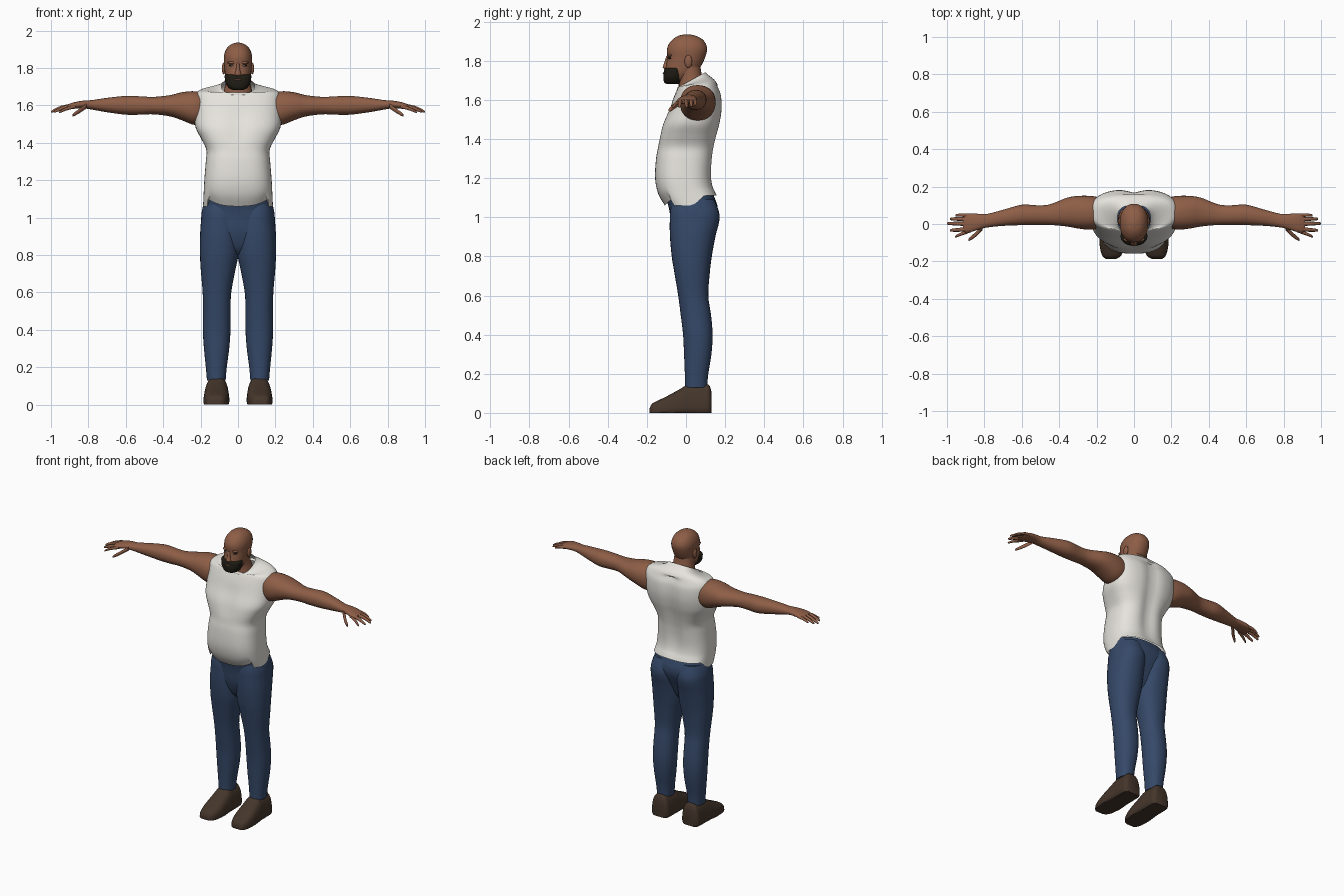
import bpy, bmesh, math
from mathutils import Vector


def material(name, rgb):
    m = bpy.data.materials.new(name)
    m.diffuse_color = (*rgb, 1)
    return m


SKIN = material("skin_brown", (0.27, 0.112, 0.062))
SHIRT = material("shirt_white", (0.79, 0.77, 0.72))
JEANS = material("jeans_blue", (0.036, 0.066, 0.14))
SHOE = material("shoe_brown", (0.058, 0.036, 0.024))
HAIR = material("beard_black", (0.014, 0.012, 0.007))
EYE = material("eye_grey", (0.5, 0.47, 0.43))


def finish(bm, name, mat):
    bmesh.ops.recalc_face_normals(bm, faces=bm.faces)
    me = bpy.data.meshes.new(name)
    bm.to_mesh(me)
    bm.free()
    me.materials.append(mat)
    for p in me.polygons:
        p.use_smooth = True
    ob = bpy.data.objects.new(name, me)
    bpy.context.collection.objects.link(ob)
    bpy.context.view_layer.objects.active = ob
    ob.select_set(True)
    bpy.ops.object.shade_smooth_by_angle(angle=math.radians(50))
    ob.select_set(False)
    return ob


def smooth_rows(rows, sub):
    """Catmull-Rom interpolation between section rows."""
    out = []
    for i in range(len(rows) - 1):
        p = [rows[max(0, min(len(rows) - 1, i + k))] for k in (-1, 0, 1, 2)]
        for s in range(sub):
            t = s / sub
            out.append([0.5 * (2 * b + (c - a) * t + (2 * a - 5 * b + 4 * c - d) * t * t
                        + (3 * b - a - 3 * c + d) * t ** 3) for a, b, c, d in zip(*p)])
    return out + [list(rows[-1])]


def loft(name, rows, mat, axis="z", exp=2.2, n=32, sub=4, caps=True, deform=None):
    """Skin super-ellipse sections (position, a0, a1, b0, b1, tilt) along an axis."""
    bm = bmesh.new()
    rings = []
    for pos, a0, a1, b0, b1, tilt in smooth_rows([tuple(r) + (0,) * (6 - len(r)) for r in rows], sub):
        ring = []
        for k in range(n):
            t = 2 * math.pi * k / n
            c, s = math.cos(t), math.sin(t)
            u = math.copysign(abs(c) ** (2 / exp), c) * (a1 - a0) / 2
            v = math.copysign(abs(s) ** (2 / exp), s) * (b1 - b0) / 2
            a, b, q = (a0 + a1) / 2 + u, (b0 + b1) / 2 + v, pos + tilt * v
            co = {"z": (a, b, q), "x": (q, a, b), "y": (a, q, b)}[axis]
            co = deform(Vector(co), c, s) if deform else co
            ring.append(bm.verts.new(co))
        rings.append(ring)
    for r0, r1 in zip(rings, rings[1:]):
        for k in range(n):
            bm.faces.new((r0[k], r0[(k + 1) % n], r1[(k + 1) % n], r1[k]))
    if caps:
        bm.faces.new(rings[0])
        bm.faces.new(rings[-1])
    return finish(bm, name, mat)


def sym(rows):
    return [(r[0], -r[1], r[1], *r[2:]) for r in rows]


def ball(name, loc, size, mat):
    bm = bmesh.new()
    bmesh.ops.create_uvsphere(bm, u_segments=16, v_segments=10, radius=1)
    for v in bm.verts:
        v.co = Vector(loc) + Vector(a * b for a, b in zip(v.co, size))
    return finish(bm, name, mat)


def mirror(ob, name):
    me = ob.data.copy()
    for v in me.vertices:
        v.co.x *= -1
    me.flip_normals()
    o = bpy.data.objects.new(name, me)
    bpy.context.collection.objects.link(o)


def pair(ob):
    base = ob.name
    ob.name = "left_" + base
    mirror(ob, "right_" + base)


# Shirt: uneven hem, spine groove and chest groove
def shirt_shape(p, c, s):
    hem = 0.05 * min(1, s * 2.5) if s > 0 else (0.036 * (abs(c) / 0.8) ** 2 if abs(c) < 0.82 else 0)
    z0 = p.z
    p.z += hem * max(0, 1 - (z0 - 1.06) / 0.09)
    groove = math.exp(-(p.x / 0.045) ** 2)
    if s > 0 and z0 < 1.67:
        p.y -= 0.018 * groove * min(1, (z0 - 1.06) / 0.2)
    elif 1.38 < z0 < 1.6:
        p.y += 0.01 * groove * math.sin((z0 - 1.38) / 0.22 * math.pi)
    return p


loft("shirt", sym([
    (1.06, .187, -.108, .158), (1.12, .184, -.142, .148), (1.2, .18, -.158, .133),
    (1.3, .172, -.153, .138), (1.36, .169, -.142, .147), (1.42, .196, -.133, .16),
    (1.48, .226, -.118, .175), (1.55, .233, -.087, .185), (1.62, .233, -.06, .182),
    (1.66, .228, -.042, .168), (1.683, .195, -.035, .15, .15), (1.69, .115, -.045, .118, .42),
    (1.702, .088, -.045, .1, .55)]), SHIRT, exp=2.7, n=64, caps=False, deform=shirt_shape)

# Jeans: pelvis and two legs
loft("jeans_pelvis", sym([
    (1.12, .174, -.105, .138), (1.09, .18, -.1, .15), (1.05, .19, -.088, .162),
    (1.0, .196, -.08, .158), (.92, .185, -.072, .125), (.84, .11, -.045, .09),
    (.8, .04, -.01, .05)]), JEANS, exp=2.4, n=48)
pair(loft("jeans_leg", [
    (1.09, .02, .175, -.07, .145), (1.03, .003, .193, -.081, .168), (.98, -.004, .198, -.083, .17),
    (.9, -.006, .203, -.082, .15), (.8, -.002, .203, -.073, .132), (.72, .014, .199, -.06, .122),
    (.6, .036, .189, -.04, .114), (.5, .04, .187, -.027, .128), (.4, .04, .188, -.015, .136),
    (.3, .047, .182, -.01, .13), (.2, .06, .172, -.006, .114), (.13, .066, .166, -.005, .108)],
    JEANS))


# Shoes: flat sole, narrower towards the top
def shoe_shape(p, c, s):
    p.z = max(p.z, 0)
    p.x = 0.114 + (p.x - 0.114) * (1.04 - 2.0 * p.z)
    return p


pair(loft("shoe", [
    (-.186, .095, .15, -.01, .022), (-.175, .075, .165, -.015, .045), (-.15, .06, .176, -.02, .06),
    (-.1, .047, .185, -.02, .084), (-.03, .044, .186, -.02, .122), (.015, .044, .184, -.02, .146),
    (.09, .046, .182, -.02, .146), (.117, .05, .178, -.02, .143), (.13, .065, .162, -.01, .11)],
    SHOE, axis="y", exp=2.9, deform=shoe_shape))

# Arms with palms
pair(loft("arm", [
    (.17, -.015, .14, 1.51, 1.66), (.23, -.03, .15, 1.495, 1.675), (.3, -.024, .15, 1.52, 1.67),
    (.36, -.013, .14, 1.54, 1.655), (.45, -.005, .105, 1.552, 1.645), (.52, -.005, .1, 1.55, 1.648),
    (.6, -.006, .103, 1.55, 1.65), (.7, -.01, .076, 1.563, 1.64), (.78, -.018, .055, 1.577, 1.628),
    (.82, -.027, .054, 1.583, 1.626), (.87, -.042, .056, 1.582, 1.618),
    (.9, -.045, .05, 1.58, 1.609), (.915, -.035, .035, 1.583, 1.602)], SKIN, axis="x"))


# Fingers: tapered tubes through start, knuckle and tip
def finger(name, start, mid, tip, r):
    rows = []
    for p, k in ((start, 1.1), (mid, 1), (Vector(mid).lerp(Vector(tip), .85), .7), (tip, .2)):
        rows.append((p[0], p[1] - r * k, p[1] + r * k, p[2] - r * k, p[2] + r * k))
    pair(loft(name, rows, SKIN, axis="x", exp=2, n=10, sub=3))


finger("little_finger", (.88, .046, 1.596), (.92, .048, 1.59), (.955, .046, 1.575), .009)
finger("ring_finger", (.88, .024, 1.598), (.94, .027, 1.588), (.985, .027, 1.569), .01)
finger("middle_finger", (.88, 0, 1.598), (.945, .002, 1.588), (1.0, .003, 1.565), .0105)
finger("index_finger", (.88, -.026, 1.597), (.935, -.031, 1.586), (.985, -.034, 1.565), .0105)
finger("pointing_thumb", (.81, -.018, 1.597), (.845, -.055, 1.572), (.885, -.085, 1.546), .013)
finger("outer_finger", (.87, -.034, 1.594), (.92, -.052, 1.58), (.958, -.069, 1.562), .009)

# Neck and head
loft("neck", sym([
    (1.6, .085, -.035, .095), (1.66, .08, -.038, .093, .3), (1.71, .068, -.038, .082, .2),
    (1.76, .064, -.05, .075), (1.8, .06, -.05, .07)]), SKIN)
loft("head", sym([
    (1.69, .025, -.09, -.03), (1.698, .045, -.102, 0, .1), (1.735, .063, -.107, .05),
    (1.775, .07, -.102, .078), (1.815, .074, -.096, .097), (1.855, .076, -.098, .108),
    (1.885, .07, -.088, .102), (1.91, .056, -.067, .083), (1.927, .035, -.04, .052),
    (1.935, .008, -.008, .015)]), SKIN, exp=2.2)
loft("nose", sym([(1.757, .012, -.11, -.08), (1.766, .018, -.119, -.08), (1.785, .012, -.113, -.08),
                  (1.825, .007, -.1, -.08)]), SKIN, n=12)
pair(ball("ear", (.076, .012, 1.797), (.01, .02, .032), SKIN))
pair(ball("brow_ridge", (.03, -.082, 1.828), (.026, .013, .008), SKIN))
pair(ball("eye_lid", (.03, -.08, 1.814), (.018, .0125, .007), HAIR))
pair(ball("eye", (.03, -.081, 1.813), (.014, .0135, .004), EYE))

# Beard around the jaw, with lips
loft("beard", sym([
    (1.682, .025, -.1, -.035), (1.69, .046, -.112, -.02), (1.715, .065, -.116, -.015),
    (1.74, .07, -.114, -.015), (1.757, .0715, -.11, -.02), (1.764, .068, -.1, -.03)]),
    HAIR, exp=2.3)
ball("lips", (0, -.108, 1.736), (.02, .011, .006), SKIN)
